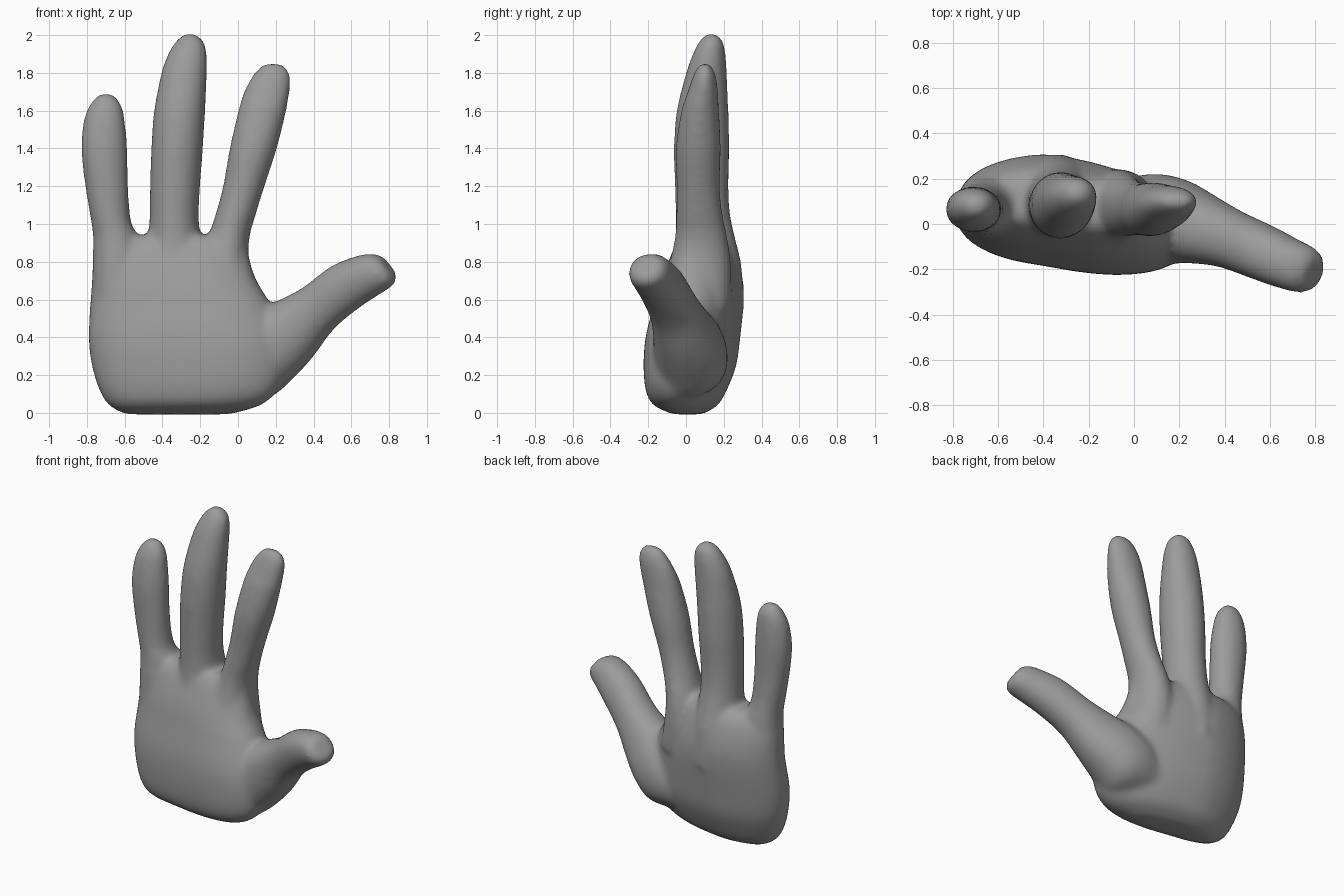
import bpy, bmesh, math
from mathutils import Vector

SIDES = 40
STEPS = 4


def spline(p0, p1, p2, p3, t):
    """Smooth curve point between p1 and p2."""
    return (p1 * 2 + (p2 - p0) * t + (p0 * 2 - p1 * 5 + p2 * 4 - p3) * t * t
            + (p1 * 3 - p0 - p2 * 3 + p3) * t ** 3) * 0.5


def refine(rings):
    """Add smoothly curved rings between the given ones."""
    ext = [rings[0]] + rings + [rings[-1]]
    out = []
    for k in range(len(rings) - 1):
        for s in range(STEPS):
            out.append([spline(*(ext[k + m][i] for m in range(4)), s / STEPS) for i in range(3)])
    out.append(rings[-1])
    return out


def loft(bm, rings, n=2.0):
    """Closed tube through rings given as (centre, half axis u, half axis v)."""
    loops = []
    for c, u, v in refine(rings):
        loop = []
        for i in range(SIDES):
            a = 2 * math.pi * i / SIDES
            cs, sn = math.cos(a), math.sin(a)
            loop.append(bm.verts.new(c + u * math.copysign(abs(cs) ** (2 / n), cs)
                                     + v * math.copysign(abs(sn) ** (2 / n), sn)))
        loops.append(loop)
    for lo, hi in zip(loops, loops[1:]):
        for i in range(SIDES):
            j = (i + 1) % SIDES
            bm.faces.new((lo[i], lo[j], hi[j], hi[i]))
    bm.faces.new(loops[0][::-1])
    bm.faces.new(loops[-1])


def level_rings(rows):
    """Horizontal rings from rows of (z, x0, x1, y0, y1)."""
    return [(Vector(((x0 + x1) / 2, (y0 + y1) / 2, z)),
             Vector(((x1 - x0) / 2, 0, 0)), Vector((0, (y1 - y0) / 2, 0)))
            for z, x0, x1, y0, y1 in rows]


bm = bmesh.new()

# Palm, turned slightly forward on the thumb side
loft(bm, level_rings([
    (-0.008, -0.60, -0.04, -0.04, 0.09), (0.04, -0.685, 0.12, -0.14, 0.175),
    (0.12, -0.735, 0.21, -0.178, 0.225), (0.25, -0.775, 0.25, -0.188, 0.275),
    (0.40, -0.792, 0.24, -0.18, 0.295), (0.58, -0.783, 0.17, -0.14, 0.31),
    (0.70, -0.775, 0.10, -0.11, 0.305), (0.82, -0.765, 0.06, -0.065, 0.275),
    (0.90, -0.75, 0.05, -0.025, 0.235), (0.94, -0.73, 0.04, 0.02, 0.18)]), 2.2)
for v in bm.verts:
    v.co.y -= 0.15 * max(0.0, v.co.x + 0.4)

# Little finger
loft(bm, level_rings([
    (0.55, -0.77, -0.48, -0.07, 0.22), (0.78, -0.77, -0.50, -0.055, 0.22),
    (0.93, -0.768, -0.53, -0.04, 0.20), (1.02, -0.78, -0.567, -0.035, 0.18),
    (1.20, -0.81, -0.58, -0.035, 0.165), (1.40, -0.832, -0.585, -0.035, 0.165),
    (1.55, -0.818, -0.598, -0.015, 0.16), (1.63, -0.787, -0.615, 0.01, 0.15),
    (1.678, -0.75, -0.65, 0.04, 0.125), (1.695, -0.72, -0.68, 0.07, 0.10)]))

# Middle finger
loft(bm, level_rings([
    (0.55, -0.49, -0.18, -0.10, 0.31), (0.78, -0.485, -0.19, -0.075, 0.295),
    (0.93, -0.475, -0.20, -0.058, 0.26), (1.05, -0.468, -0.208, -0.056, 0.235),
    (1.20, -0.466, -0.20, -0.06, 0.225), (1.40, -0.46, -0.185, -0.065, 0.23),
    (1.60, -0.445, -0.173, -0.05, 0.225), (1.80, -0.407, -0.163, 0.0, 0.217),
    (1.90, -0.372, -0.163, 0.035, 0.21), (1.97, -0.33, -0.18, 0.07, 0.197),
    (2.003, -0.29, -0.22, 0.10, 0.165), (2.013, -0.27, -0.24, 0.12, 0.145)]))

# Index finger, leaning out
loft(bm, level_rings([
    (0.55, -0.22, 0.11, -0.14, 0.24), (0.78, -0.19, 0.06, -0.09, 0.24),
    (0.93, -0.158, 0.062, -0.06, 0.22), (1.05, -0.12, 0.095, -0.053, 0.195),
    (1.20, -0.08, 0.142, -0.05, 0.18), (1.40, -0.045, 0.207, -0.055, 0.185),
    (1.60, 0.0, 0.257, -0.025, 0.175), (1.70, 0.03, 0.275, 0.008, 0.17),
    (1.78, 0.07, 0.28, 0.035, 0.16), (1.83, 0.11, 0.258, 0.06, 0.14),
    (1.853, 0.14, 0.225, 0.08, 0.118)]))

# Thumb, reaching out, up and forward
aim = Vector((0.75, -0.27, 0.60)).normalized()
across = Vector((-0.625, 0, 0.78)).normalized()
depth = aim.cross(across).normalized()
thumb = [
    ((-0.12, 0.02, 0.18), 0.12, 0.17), ((0.03, 0.015, 0.245), 0.21, 0.215),
    ((0.16, 0.01, 0.342), 0.208, 0.195), ((0.29, -0.022, 0.44), 0.178, 0.158),
    ((0.42, -0.065, 0.55), 0.138, 0.132), ((0.565, -0.125, 0.665), 0.134, 0.124),
    ((0.68, -0.175, 0.727), 0.123, 0.114), ((0.76, -0.205, 0.76), 0.105, 0.104),
    ((0.795, -0.217, 0.777), 0.07, 0.07)]
loft(bm, [(Vector(c), across * a, depth * b) for c, a, b in thumb], 2.2)

bmesh.ops.recalc_face_normals(bm, faces=bm.faces)
mesh = bpy.data.meshes.new("hand")
bm.to_mesh(mesh)
bm.free()
hand = bpy.data.objects.new("hand", mesh)
bpy.context.collection.objects.link(hand)

skin = bpy.data.materials.new("mid grey")
skin.diffuse_color = (0.33, 0.33, 0.33, 1)
mesh.materials.append(skin)

# Fuse the parts into one soft skin
fuse = hand.modifiers.new("fuse", 'REMESH')
fuse.mode = 'VOXEL'
fuse.voxel_size = 0.016
fuse.use_smooth_shade = True
soften = hand.modifiers.new("soften", 'SMOOTH')
soften.factor = 0.5
soften.iterations = 20
